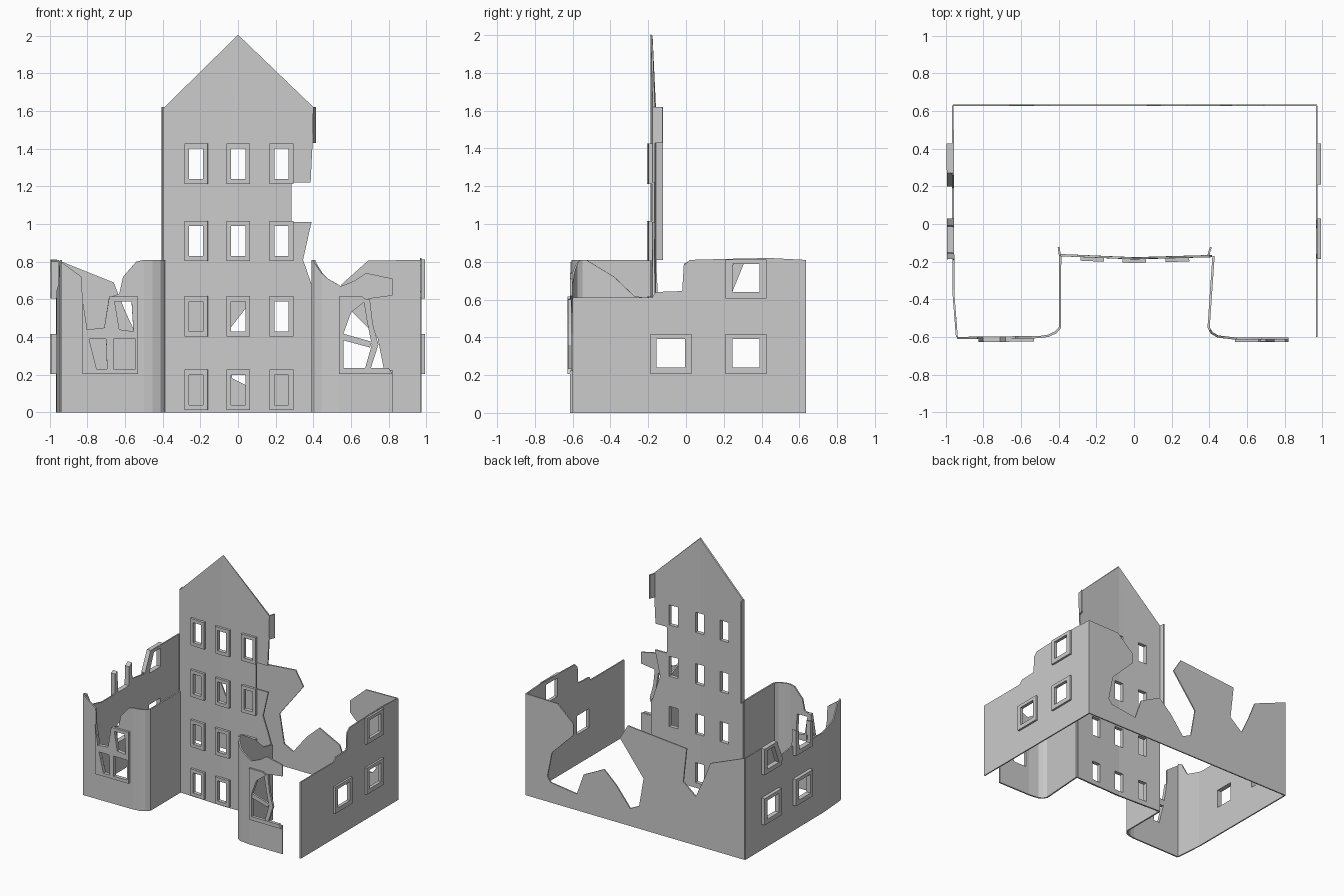
import bpy, bmesh


def place(path, u):
    """Point (x, y) on a plan path given as (u, x, y) stations."""
    for (a, ax, ay), (b, bx, by) in zip(path, path[1:]):
        if u <= b or (b, bx, by) == path[-1]:
            t = (u - a) / (b - a)
            return ax + (bx - ax) * t, ay + (by - ay) * t


def panel(name, loops, path, thick=0.012):
    """Fill outline + holes drawn in (u, z), bend along the path, thicken."""
    bm = bmesh.new()
    for loop in loops:
        vs = [bm.verts.new((u, z, 0)) for u, z in loop]
        for i, v in enumerate(vs):
            bm.edges.new((vs[i - 1], v))
    bmesh.ops.triangle_fill(bm, use_beauty=True, edges=bm.edges[:], normal=(0, 0, 1))
    for u, _, _ in path[1:-1]:
        bmesh.ops.bisect_plane(bm, geom=bm.verts[:] + bm.edges[:] + bm.faces[:],
                               plane_co=(u, 0, 0), plane_no=(1, 0, 0))
    for v in bm.verts:
        x, y = place(path, v.co.x)
        v.co = (x, y, v.co.y)
    bmesh.ops.recalc_face_normals(bm, faces=bm.faces[:])
    me = bpy.data.meshes.new(name)
    bm.to_mesh(me)
    bm.free()
    ob = bpy.data.objects.new(name, me)
    bpy.context.collection.objects.link(ob)
    mod = ob.modifiers.new("thickness", "SOLIDIFY")
    mod.thickness = thick
    mod.offset = 0
    return ob


def rect(u0, u1, z0, z1):
    return [(u0, z0), (u1, z0), (u1, z1), (u0, z1)]


def shift(path, dx, dy):
    return [(u, x + dx, y + dy) for u, x, y in path]


# Central gabled tower facade with 3 x 4 windows
tower_path = [(-0.4, -0.395, -0.165), (0, 0, -0.182), (0.42, 0.42, -0.17)]
tower = [(-0.395, 0), (-0.395, 1.62), (0, 2.0), (0.4, 1.62), (0.395, 1.42),
         (0.385, 1.22), (0.285, 1.22), (0.285, 1.01), (0.39, 1.01),
         (0.345, 0.81), (0.39, 0.68), (0.415, 0.6), (0.415, 0)]
tower_holes = []
for x in (-0.225, 0.001, 0.23):
    for z in (0.04, 0.43, 0.83, 1.24):
        hole = rect(x - 0.038, x + 0.038, z, z + 0.16)
        tower_holes.append(hole)
        panel("tower_window_frame", [rect(x - 0.063, x + 0.063, z - 0.027, z + 0.187), hole],
              shift(tower_path, 0, -0.012), 0.026)
panel("tower_facade", [tower] + tower_holes, tower_path)

# Short returns left standing behind the tower edges
panel("tower_return_left", [rect(0, 1, 0.81, 1.62)],
      [(0, -0.393, -0.17), (1, -0.4, -0.122)], 0.01)
panel("tower_return_right", [rect(0, 1, 1.43, 1.62)],
      [(0, 0.393, -0.17), (1, 0.408, -0.122)], 0.01)

# Back wall with a ragged broken top
back = [(-0.96, 0), (-0.96, 0.81), (-0.66, 0.69), (-0.6, 0.54), (-0.53, 0.39),
        (-0.42, 0.48), (-0.45, 0.75), (0.07, 0.795), (0.14, 0.68), (-0.07, 0.41),
        (-0.03, 0.18), (0.05, 0.14), (0.17, 0.29), (0.28, 0.39), (0.46, 0.30),
        (0.52, 0.13), (0.75, 0.16), (0.78, 0.2), (0.74, 0.40), (0.55, 0.59),
        (0.55, 0.68), (0.69, 0.805), (0.97, 0.81), (0.97, 0)]
panel("back_wall", [back], [(-0.96, -0.96, 0.63), (0.97, 0.97, 0.63)], 0.01)

# Right side wall
right_path = [(-0.6, 0.97, -0.6), (0.63, 0.97, 0.63)]
side_holes = [rect(-0.155, -0.005, 0.24, 0.39), rect(0.245, 0.39, 0.24, 0.39)]
side_frames = [rect(-0.187, 0.028, 0.205, 0.417), rect(0.21, 0.427, 0.205, 0.417)]
top_hole, top_frame = rect(0.245, 0.39, 0.64, 0.787), rect(0.21, 0.427, 0.605, 0.812)
right = [(-0.6, 0), (-0.6, 0.61), (-0.18, 0.61), (-0.16, 0.64), (-0.02, 0.645),
         (-0.012, 0.78), (0.02, 0.81), (0.2, 0.815), (0.44, 0.82), (0.63, 0.81), (0.63, 0)]
panel("right_wall", [right, top_hole] + side_holes, right_path, 0.01)
for f, h in zip(side_frames + [top_frame], side_holes + [top_hole]):
    panel("right_window_frame", [f, h], shift(right_path, 0.009, 0), 0.024)

# Left side wall, upper windows broken open into spikes
left_path = [(-0.6, -0.94, -0.6), (-0.37, -0.958, -0.37), (0.63, -0.962, 0.63)]
left = [(-0.6, 0), (-0.6, 0.81), (-0.56, 0.79), (-0.5, 0.68), (-0.35, 0.64),
        (-0.19, 0.64), (-0.187, 0.8), (-0.158, 0.81), (-0.15, 0.64), (-0.015, 0.64),
        (-0.01, 0.79), (0.028, 0.81), (0.03, 0.68), (0.19, 0.66), (0.26, 0.81),
        (0.63, 0.81), (0.63, 0)]
slant_hole = [(0.245, 0.64), (0.39, 0.64), (0.39, 0.787), (0.305, 0.787)]
panel("left_wall", [left, slant_hole] + side_holes, left_path, 0.01)
left_out = shift(left_path, -0.016, 0)
for f, h in zip(side_frames, side_holes):
    panel("left_window_frame", [f, h], left_out, 0.034)
panel("left_upper_frame", [[(0.212, 0.605), (0.427, 0.605), (0.427, 0.812),
                            (0.27, 0.812), (0.2, 0.66)], slant_hole], left_out, 0.034)
panel("left_broken_frame", [[(-0.187, 0.605), (0.028, 0.605), (0.028, 0.81), (-0.008, 0.79),
                             (-0.012, 0.64), (-0.152, 0.64), (-0.157, 0.81), (-0.187, 0.8)]],
      left_out, 0.034)

# Front left wing: rounded corner running back to the tower
fl_path = [(-0.94, -0.94, -0.605), (-0.5, -0.5, -0.6), (-0.45, -0.455, -0.593),
           (-0.40, -0.415, -0.575), (-0.36, -0.392, -0.548), (0, -0.392, -0.17)]
panes = [[(-0.79, 0.39), (-0.70, 0.39), (-0.695, 0.23), (-0.75, 0.23)],
         rect(-0.66, -0.545, 0.23, 0.39),
         [(-0.655, 0.59), (-0.565, 0.59), (-0.555, 0.43), (-0.63, 0.44)]]
front_left = [(-0.94, 0), (-0.94, 0.8), (-0.83, 0.72), (-0.825, 0.6), (-0.8, 0.44),
              (-0.71, 0.45), (-0.685, 0.61), (-0.63, 0.63), (-0.61, 0.72),
              (-0.54, 0.8), (-0.5, 0.81), (0, 0.81), (0, 0)]
panel("front_left_wall", [front_left] + panes, fl_path)
panel("front_left_window", [[(-0.825, 0.205), (-0.53, 0.205), (-0.53, 0.615), (-0.683, 0.615),
                             (-0.71, 0.45), (-0.8, 0.44), (-0.825, 0.6)]] + panes,
      shift(fl_path, 0, -0.01), 0.026)

# Front right wing: rounded corner, collapsed around its window
fr_path = [(0, 0.422, -0.17), (0.36, 0.396, -0.548), (0.40, 0.412, -0.578),
           (0.45, 0.445, -0.597), (0.53, 0.53, -0.607), (0.83, 0.83, -0.607)]
front_right = [(0, 0), (0, 0.6), (0.1, 0.62), (0.2, 0.72), (0.34, 0.81), (0.38, 0.81),
               (0.48, 0.71), (0.545, 0.67), (0.62, 0.7), (0.68, 0.74), (0.82, 0.71),
               (0.82, 0.62), (0.67, 0.6), (0.6, 0.53), (0.56, 0.42), (0.56, 0.23),
               (0.82, 0.225), (0.82, 0)]
panel("front_right_wall", [front_right], fr_path)
fr_out = shift(fr_path, 0, -0.008)
panel("front_right_frame", [[(0.535, 0.205), (0.82, 0.205), (0.80, 0.235), (0.56, 0.235),
                             (0.56, 0.42), (0.6, 0.53), (0.68, 0.595), (0.66, 0.615),
                             (0.535, 0.615)]], fr_out, 0.024)
panel("front_right_mullion", [[(0.665, 0.605), (0.70, 0.6), (0.715, 0.47), (0.745, 0.36),
                               (0.70, 0.22), (0.67, 0.22), (0.71, 0.36), (0.685, 0.48)]],
      fr_out, 0.018)
panel("front_right_crossbar", [[(0.55, 0.385), (0.55, 0.42), (0.71, 0.375), (0.70, 0.345)]],
      fr_out, 0.016)
